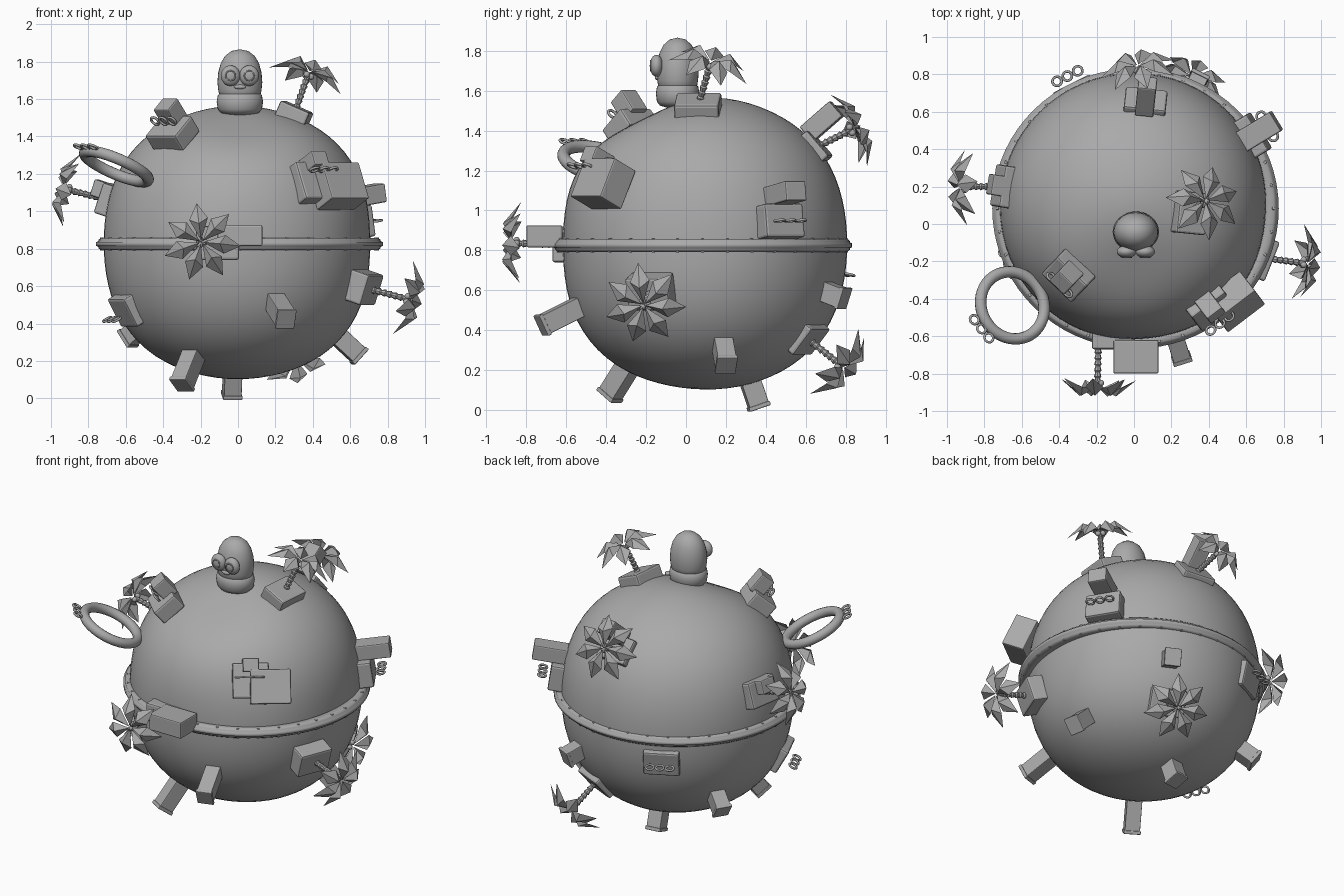
import bpy, bmesh, math
from mathutils import Vector, Matrix

if "Cube" in bpy.data.objects:
    bpy.data.objects.remove(bpy.data.objects["Cube"])

CENTRE = Vector((0, 0.09, 0.83))
grey = bpy.data.materials.new("stone_grey")
grey.diffuse_color = (0.4, 0.4, 0.4, 1)
grey.use_nodes = True
grey.node_tree.nodes["Principled BSDF"].inputs["Base Color"].default_value = grey.diffuse_color


def finish(name, bm, matrix=Matrix(), smooth=False, bevel=0):
    me = bpy.data.meshes.new(name)
    bmesh.ops.recalc_face_normals(bm, faces=bm.faces)
    for f in bm.faces:
        f.smooth = smooth
    bm.to_mesh(me)
    bm.free()
    me.materials.append(grey)
    ob = bpy.data.objects.new(name, me)
    ob.matrix_world = matrix
    bpy.context.collection.objects.link(ob)
    if bevel:
        m = ob.modifiers.new("bevel", 'BEVEL')
        m.width, m.segments = bevel, 2
    return ob


def lathe(name, profile, matrix=Matrix(), steps=32, closed=False, smooth=True):
    """Spin a (radius, height) profile around local z."""
    bm = bmesh.new()
    vs = [bm.verts.new((r, 0, z)) for r, z in profile]
    n = len(vs)
    edges = [bm.edges.new((vs[i], vs[(i + 1) % n])) for i in range(n if closed else n - 1)]
    bmesh.ops.spin(bm, geom=vs + edges, cent=(0, 0, 0), axis=(0, 0, 1),
                   angle=math.tau, steps=steps, use_merge=True)
    bmesh.ops.remove_doubles(bm, verts=bm.verts, dist=1e-5)
    return finish(name, bm, matrix, smooth)


def torus(name, major, minor, matrix, steps=32, sides=10):
    prof = [(major + minor * math.cos(math.tau * i / sides),
             minor * math.sin(math.tau * i / sides)) for i in range(sides)]
    return lathe(name, prof, matrix, steps, closed=True)


def ball(name, matrix):
    bm = bmesh.new()
    bmesh.ops.create_uvsphere(bm, u_segments=20, v_segments=12, radius=1)
    return finish(name, bm, matrix, True)


def box(name, size, frame, offset=(0, 0, 0), bevel=0.008):
    bm = bmesh.new()
    bmesh.ops.create_cube(bm, size=1)
    bmesh.ops.scale(bm, vec=size, verts=bm.verts)
    return finish(name, bm, frame @ Matrix.Translation(offset), bevel=bevel)


def frame_at(point, axis=None):
    """Local z points outward, local y is the uphill tangent."""
    p = Vector(point)
    z = (axis or (p - CENTRE)).normalized()
    x = Vector((0, 0, 1)).cross(z).normalized()
    m = Matrix((x, z.cross(x), z)).transposed().to_4x4()
    m.translation = p
    return m


def plot(point, depth=0.17):
    f = frame_at(point)
    box("plot_base", (0.225, depth, 0.11), f, (0, 0, -0.012), 0.012)
    return f


def ring_row(frame, offset):
    for i in (-1, 0, 1):
        m = (frame @ Matrix.Translation(Vector(offset) + Vector((i * 0.062, 0, 0)))
             @ Matrix.Rotation(math.pi / 2, 4, 'X'))
        torus("small_ring", 0.025, 0.007, m, 16, 6)


def palm(foot, crown, turn=0.8):
    a, b = Vector(foot), Vector(crown)
    length = (b - a).length
    # segmented trunk
    prof = [(0, 0)]
    for i in range(8):
        prof += [(0.013, length * i / 8), (0.02, length * (i + 0.75) / 8)]
    lathe("palm_trunk", prof + [(0, length)], frame_at(a, b - a), 8, smooth=False)
    crown_frame = frame_at(b, b - a)
    # folded kite leaves
    bm = bmesh.new()
    for i in range(7):
        rot = Matrix.Rotation(math.tau * i / 7 + turn, 3, 'Z')
        c, l, r, ridge, tip = [bm.verts.new(rot @ Vector(p)) for p in (
            (0.01, 0, 0.02), (0.125, 0.05, 0.02), (0.125, -0.05, 0.02),
            (0.10, 0, 0.065), (0.21, 0, -0.025))]
        for tri in ((c, ridge, l), (ridge, tip, l), (c, r, ridge), (ridge, r, tip)):
            bm.faces.new(tri)
    finish("palm_leaves", bm, crown_frame)
    for i in range(3):
        t = math.tau * i / 3
        ball("palm_nut", crown_frame @ Matrix.Translation(
            (0.018 * math.cos(t), 0.018 * math.sin(t), -0.005)) @ Matrix.Scale(0.017, 4))


# planet, swollen above and below the belt, with soft lumps: direction, height
lumps = [(Vector(d).normalized(), h) for d, h in (
    ((0, 0.05, 1), 0.022), ((0, -0.5, 0.86), -0.045), ((0, 0.1, -1), 0.01),
    ((0.1, -1, 0), -0.012), ((1, -0.1, 0), -0.012))]
bm = bmesh.new()
bmesh.ops.create_uvsphere(bm, u_segments=64, v_segments=40, radius=1)
for v in bm.verts:
    d = v.co.normalized()
    w = d.z * d.z * (1 - d.z * d.z)
    bump = sum(h * math.exp(-14 * (1 - d.dot(c))) for c, h in lumps)
    v.co = d * (0.718 + 0.13 * w + bump)
finish("planet", bm, Matrix.Translation(CENTRE), True)

# belt with raised edges and studs
belt = Matrix.Translation((0.008, 0.083, 0.825)) @ Matrix.Diagonal((1, 0.978, 1, 1))
lathe("belt", [(0.69, -0.033), (0.74, -0.033), (0.755, -0.022), (0.755, -0.015), (0.766, -0.01),
               (0.766, 0.01), (0.755, 0.015), (0.755, 0.022), (0.74, 0.033), (0.69, 0.033)],
      belt, 72, True)
for i in range(36):
    box("belt_stud", (0.016, 0.016, 0.072),
        belt @ Matrix.Rotation(math.tau * i / 36, 4, 'Z'), (0.738, 0, 0), 0.004)

# round-headed figure on the summit
head = Matrix.Translation((0.01, -0.042, 0))
lathe("figure_collar", [(0, 1.5), (0.10, 1.525), (0.118, 1.545), (0.124, 1.585), (0.118, 1.62),
                        (0.10, 1.635), (0, 1.635)], head @ Matrix.Diagonal((1, 0.88, 1, 1)))
lathe("figure_body", [(0, 1.56), (0.106, 1.6), (0.116, 1.65), (0.12, 1.69), (0.116, 1.74),
                      (0.103, 1.79), (0.08, 1.83), (0.045, 1.857), (0, 1.866)],
      head @ Matrix.Diagonal((1, 0.88, 1, 1)))
for s in (-1, 1):
    eye = head @ Matrix.Translation((s * 0.05, -0.106, 1.725))
    ball("figure_eye", eye @ Matrix.Diagonal((0.052, 0.034, 0.055, 1)))
    torus("eye_rim", 0.026, 0.004,
          eye @ Matrix.Translation((0, -0.029, 0)) @ Matrix.Rotation(math.pi / 2, 4, 'X'), 20, 6)
ball("figure_mouth", head @ Matrix.Translation((0, -0.102, 1.665)) @ Matrix.Diagonal((0.032, 0.012, 0.012, 1)))

# palm plots: base centre, crown centre
for base, crown in (
        ((0.30, 0.06, 1.52), (0.375, 0.12, 1.73)),
        ((-0.69, 0.2, 1.06), (-0.91, 0.2, 1.115)),
        ((0.68, -0.18, 0.59), (0.91, -0.21, 0.53)),
        ((0.06, 0.64, 1.31), (0.025, 0.83, 1.405)),
        ((0.24, 0.60, 0.365), (0.305, 0.775, 0.225))):
    plot(base)
    palm(base, crown)
palm((-0.19, -0.6, 0.83), (-0.195, -0.855, 0.835))

# front terrace with long block
box("plot_base", (0.23, 0.10, 0.18), Matrix.Translation((-0.11, -0.62, 0.83)), bevel=0.012)
box("front_block", (0.24, 0.18, 0.11), Matrix.Translation((0.01, -0.71, 0.87)))

# blocks beside the left and rear palms
box("side_block", (0.11, 0.09, 0.12), frame_at((-0.69, 0.2, 1.06)), (0, 0.04, 0.04))
box("tall_block", (0.10, 0.10, 0.2), frame_at((0.06, 0.64, 1.31)), (0, 0.075, 0.12))

# upper left hut
f = plot((-0.355, -0.28, 1.425))
box("hut_block", (0.11, 0.10, 0.13), f, (0, 0.06, 0.08))
ring_row(f, (0, -0.01, 0.085))

# front right cluster
f = plot((0.404, -0.442, 1.151), 0.22)
box("large_block", (0.25, 0.215, 0.15), f, (0.12, -0.04, 0.045))
box("small_block", (0.10, 0.085, 0.13), f, (0, 0.095, 0.05))
ring_row(f, (-0.01, 0.02, 0.125))

# rear right plot with outrigger block
f = plot((0.635, 0.475, 0.945))
box("outrigger_block", (0.12, 0.10, 0.24), f, (0, 0.13, 0.05))
ring_row(f, (0, -0.01, 0.09))

# rear left and lower left plots with rings
f = plot((-0.31, 0.70, 0.68))
ring_row(f, (0, 0.02, 0.10))
f = plot((-0.585, -0.17, 0.475))
ring_row(f, (0, 0.0, 0.11))

# large hoop and its small rings
hoop = frame_at((-0.65, -0.435, 1.24), Vector((0.38, 0.22, 0.89)))
torus("large_hoop", 0.184, 0.031, hoop, 48, 12)
ring_row(frame_at((-0.815, -0.56, 1.345)), (0, 0, 0))

# stubby chimneys with rimmed ends
for p in ((-0.27, -0.335, 0.15), (-0.03, 0.335, 0.105), (0.23, -0.64, 0.465),
          (0.58, 0.19, 0.29), (0.31, 0.71, 0.59), (-0.525, 0.415, 0.375)):
    f = frame_at(p)
    box("chimney", (0.095, 0.10, 0.22), f, (0, 0, -0.01), 0.004)
    box("chimney_rim", (0.105, 0.112, 0.022), f, (0, 0, 0.092), 0.005)
